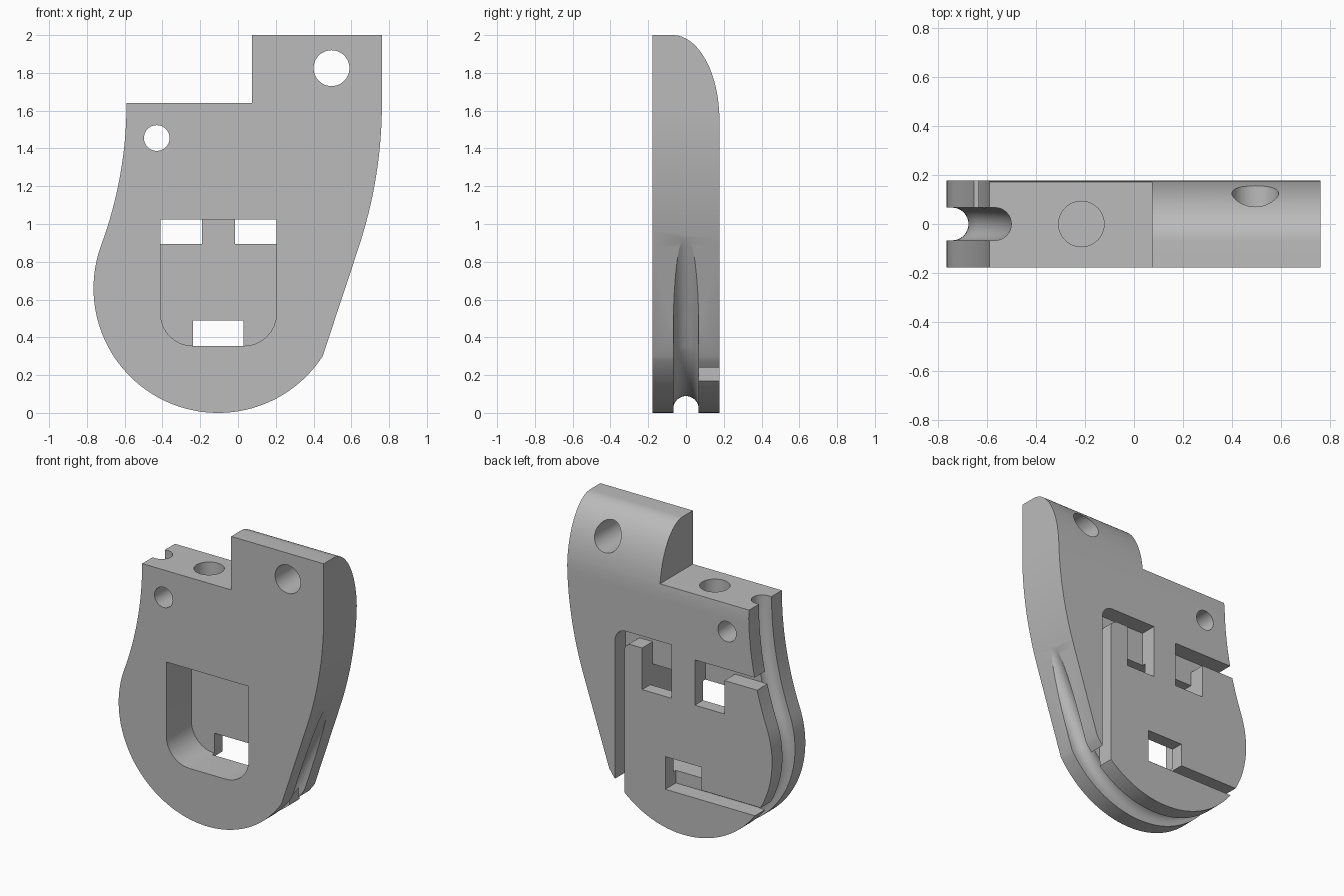
import bpy, bmesh
from math import sin, cos, pi, radians, atan2, sqrt
from mathutils import Vector

if "Cube" in bpy.data.objects:
    bpy.data.objects.remove(bpy.data.objects["Cube"])

HALF = 0.177                     # half thickness of the plate
FLOOR = 0.065                    # depth level of the rear channels
BOWL, BOWL_R = (-0.105, 0.66), 0.66


def loft(name, rings):
    """Closed solid through a list of equally sized rings."""
    bm = bmesh.new()
    loops = [[bm.verts.new(p) for p in ring] for ring in rings]
    n = len(loops[0])
    for a, b in zip(loops, loops[1:]):
        for i in range(n):
            bm.faces.new((a[i], a[(i + 1) % n], b[(i + 1) % n], b[i]))
    bm.faces.new(loops[0][::-1])
    bm.faces.new(loops[-1])
    bmesh.ops.recalc_face_normals(bm, faces=bm.faces)
    mesh = bpy.data.meshes.new(name)
    bm.to_mesh(mesh)
    bm.free()
    obj = bpy.data.objects.new(name, mesh)
    bpy.context.collection.objects.link(obj)
    return obj


def prism(name, outline, y0, y1):
    """Extrude an x-z outline along y."""
    return loft(name, [[(x, y, z) for x, z in outline] for y in (y0, y1)])


def arc(cx, cz, r, a0, a1, n):
    angles = [radians(a0 + (a1 - a0) * i / n) for i in range(n + 1)]
    return [(cx + r * cos(a), cz + r * sin(a)) for a in angles]


def rounded(points, n=8):
    """Outline whose corners (x, z, radius) may be rounded."""
    out = []
    for i, p in enumerate(points):
        c = Vector(p[:2])
        if len(p) < 3:
            out.append(tuple(c))
            continue
        u = (Vector(points[i - 1][:2]) - c).normalized() * p[2]
        v = (Vector(points[(i + 1) % len(points)][:2]) - c).normalized() * p[2]
        for k in range(n + 1):
            t = k / n * pi / 2
            out.append(tuple(c + u * (1 - sin(t)) + v * (1 - cos(t))))
    return out


# Plate outline: hollow left flank, round bowl, sloping right flank, stepped top
flank_r = 2.17
flank = (-0.59 - flank_r, 1.64)
join = atan2(flank[1] - BOWL[1], flank[0] - BOWL[0]) * 180 / pi
left = arc(*flank, flank_r, 0, join - 180, 16)
bowl = arc(*BOWL, BOWL_R, join, 327, 64)
right = arc(0.762 - 2.43, 1.64, 2.43, -18.43, 0, 16)
outline = left + bowl[1:] + right + [(0.762, 2), (0.073, 2), (0.073, 1.64)]
body = prism("plate_body", outline, -HALF, HALF)

cutters = []

# Rounded upper rear edge
curve = [(-0.07 + (HALF + 0.07) * sin(t), 1.55 + 0.45 * cos(t))
         for t in [i / 24 * pi / 2 for i in range(25)]]
section = [(-0.07, 2.2)] + curve + [(0.4, 1.55), (0.4, 2.2)]
cutters.append(loft("rear_rounding", [[(x, y, z) for y, z in section] for x in (-1, 1)]))

# Front pocket with rounded lower corners
cutters.append(prism("front_pocket", rounded(
    [(-0.41, 1.025), (-0.41, 0.355, 0.17), (0.203, 0.355, 0.17), (0.203, 1.025)]),
    -0.5, 0.09))

# Rear windows, each with a channel leading to the rim
cutters.append(prism("right_channel", rounded(
    [(-0.015, 1.255), (0.405, 1.255, 0.08), (0.405, -0.2), (0.335, -0.2),
     (0.335, 1.175, 0.05), (0.203, 1.175), (0.203, 0.895), (-0.015, 0.895)]), FLOOR, 0.5))
cutters.append(prism("left_channel",
    [(-1, 1.2), (-0.19, 1.2), (-0.19, 0.895), (-0.41, 0.895), (-0.41, 1.12), (-1, 1.12)],
    FLOOR, 0.5))
cutters.append(prism("lower_channel",
    [(-1, 0.27), (0.03, 0.27), (0.03, 0.49), (-0.238, 0.49), (-0.238, 0.335), (-1, 0.335)],
    FLOOR, 0.5))

# Cross holes and the blind hole in the shoulder
for name, x, z, r in (("large_hole", 0.495, 1.825, 0.095), ("small_hole", -0.43, 1.455, 0.068)):
    cutters.append(prism(name, arc(x, z, r, 0, 352.5, 47), -0.5, 0.5))
ring = arc(-0.215, 0, 0.093, 0, 352.5, 47)
cutters.append(loft("shoulder_hole", [[(x, y, z) for x, y in ring] for z in (1.3, 1.8)]))

# Round-bottomed groove around the rim, running out on the right flank
sink, gr = 0.022, 0.067
path = [((-0.59 + sink, 1.8), (-1, 0))]
for x, z in left:
    n = Vector((flank[0] - x, flank[1] - z)).normalized()
    path.append(((x - n.x * sink, z - n.y * sink), n))
for x, z in bowl[1:]:
    n = Vector((x - BOWL[0], z - BOWL[1])).normalized()
    path.append(((x - n.x * sink, z - n.y * sink), n))
out = Vector((0.89, -0.46))
path += [((0.69, 0.85), out), ((0.80, 1.06), out)]
profile = [(0.2, -gr)] + [(-gr * sin(t), -gr * cos(t))
           for t in [i / 16 * pi for i in range(17)]] + [(0.2, gr)]
cutters.append(loft("rim_groove", [
    [(p[0] + n[0] * d, y, p[1] + n[1] * d) for d, y in profile] for p, n in path]))

# Carve the plate
bpy.context.view_layer.objects.active = body
for cutter in cutters:
    cutter.hide_render = True
    mod = body.modifiers.new(cutter.name, 'BOOLEAN')
    mod.operation = 'DIFFERENCE'
    mod.solver = 'EXACT'
    mod.object = cutter
    bpy.ops.object.modifier_apply(modifier=mod.name)
for cutter in cutters:
    bpy.data.objects.remove(cutter)

# Plain grey finish
grey = bpy.data.materials.new("plain_grey")
grey.use_nodes = True
colour = (0.5, 0.5, 0.5, 1)
grey.diffuse_color = colour
grey.node_tree.nodes["Principled BSDF"].inputs["Base Color"].default_value = colour
body.data.materials.clear()
body.data.materials.append(grey)

bpy.ops.object.select_all(action='DESELECT')
body.select_set(True)
bpy.ops.object.shade_smooth_by_angle(angle=radians(25))
